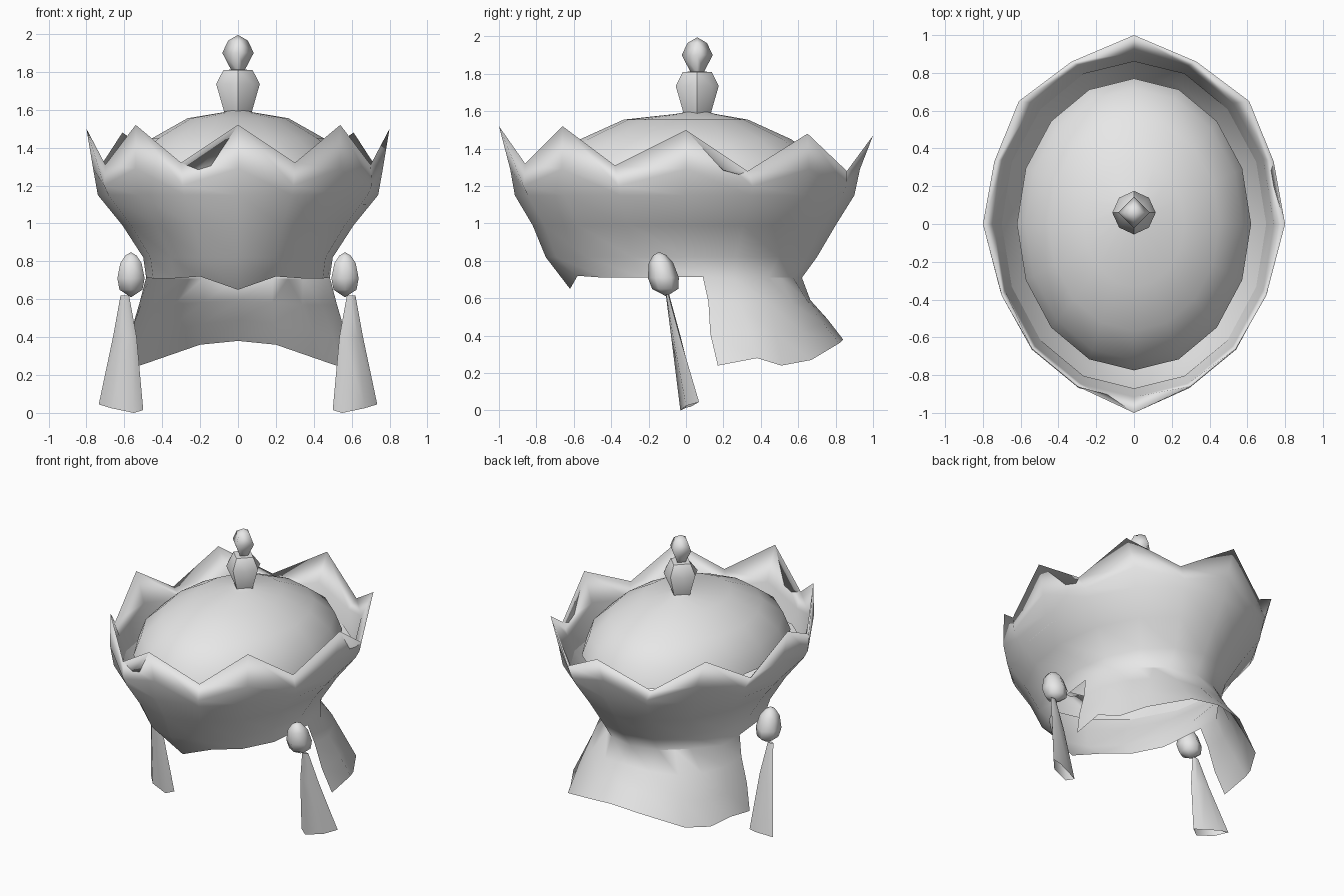
import bpy, bmesh, math

if "Cube" in bpy.data.objects:
    bpy.data.objects.remove(bpy.data.objects["Cube"])

grey = bpy.data.materials.new("plain_grey")
grey.diffuse_color = (0.8, 0.8, 0.8, 1)
grey.use_nodes = True
grey.node_tree.nodes["Principled BSDF"].inputs["Base Color"].default_value = grey.diffuse_color


def finish(name, bm, sharp=None, recalc=True):
    bmesh.ops.remove_doubles(bm, verts=bm.verts, dist=0.0005)
    if recalc:
        bmesh.ops.recalc_face_normals(bm, faces=bm.faces)
    me = bpy.data.meshes.new(name)
    bm.to_mesh(me)
    bm.free()
    me.materials.append(grey)
    ob = bpy.data.objects.new(name, me)
    bpy.context.collection.objects.link(ob)
    bpy.context.view_layer.objects.active = ob
    ob.select_set(True)
    if sharp:
        bpy.ops.object.shade_smooth_by_angle(angle=math.radians(sharp))
    else:
        me.shade_smooth()
    ob.select_set(False)
    return ob


def loft(bm, rings, closed=True):
    """Skin rings of points listed from top to bottom, facing outwards."""
    vs = [[bm.verts.new(p) for p in r] for r in rings]
    n = len(rings[0])
    for a, b in zip(vs, vs[1:]):
        for i in range(n if closed else n - 1):
            j = (i + 1) % n
            bm.faces.new((a[i], b[i], b[j], a[j]))


def mirror_ring(half):
    """Half ring from front centre to back centre, completed on the -x side."""
    return half + [(-x, y, z) for x, y, z in half[-2:0:-1]]


def oval(rx, front, back, z):
    """Half oval with separate front and back depths, 9 points."""
    pts = []
    for i in range(9):
        t = math.pi * i / 8
        c = math.cos(t)
        pts.append((rx * math.sin(t), -c * (front if c > 0 else back), z))
    return pts


def midpoint(a, b):
    return tuple((p + q) / 2 for p, q in zip(a, b))


def lathe(name, profile, n, cx, cy, lean=0.0, sharp=None):
    """Turned part; each entry is radius, height and radius factor of odd corners."""
    bm = bmesh.new()
    z0 = profile[-1][1]
    rings = []
    for r, z, odd in profile:
        ring = []
        for i in range(n):
            a, q = math.tau * i / n, r * (odd if i % 2 else 1)
            ring.append((cx + q * math.sin(a), cy + lean * (z - z0) - q * math.cos(a), z))
        rings.append(ring)
    loft(bm, rings)
    return finish(name, bm, sharp)


# Crown: zigzag rim, flaring wall, pointed front edge
rim = [(0, -1, 1.52), (.30, -.86, 1.32), (.54, -.66, 1.52), (.70, -.38, 1.31),
       (.80, 0, 1.50), (.74, .33, 1.28), (.61, .65, 1.48), (.33, .86, 1.28), (0, 1, 1.47)]


def zigzag(half):
    return [(x, y, z + (.09 if i % 2 == 0 else 0)) for i, (x, y, z) in enumerate(half)]


lower = oval(.485, .62, .62, .71)
lower[0] = (0, -.62, .65)
lower[1] = (.20, -.58, .72)
lower[4] = (.485, .09, .715)
lower[5] = (.47, .26, .70)
rows = [rim, zigzag(oval(.765, .94, .93, 1.20)), oval(.74, .915, .90, 1.15),
        oval(.61, .82, .80, .99), oval(.50, .75, .70, .82), lower]
lining = [oval(.70, .87, .86, 1.10), zigzag(oval(.74, .915, .905, 1.20))]
bm = bmesh.new()
loft(bm, [mirror_ring(r) for r in lining + rows])

# Neck flap: continues the back half of the wall downwards
top = lower[4:7] + [midpoint(lower[6], lower[7])] + lower[7:]
mid = [(.52, .12, .58), (.51, .29, .57), (.44, .45, .57), (.34, .57, .57),
       (.18, .65, .585), (0, .665, .59)]
low = [(.57, .13, .41), (.565, .34, .42), (.50, .48, .41), (.40, .62, .42),
       (.19, .73, .47), (0, .755, .49)]
hem = [(.62, .17, .24), (.62, .38, .28), (.55, .51, .24), (.46, .67, .27),
       (.20, .82, .36), (0, .84, .38)]
loft(bm, [r + [(-x, y, z) for x, y, z in r[-2::-1]] for r in (top, mid, low, hem)],
     closed=False)
finish("crown_and_neck_flap", bm, recalc=False)

# Domed cap inside the crown, open below
bm = bmesh.new()
dome = [(.08, 1.595, .06), (.14, 1.585, .05), (.43, 1.555, 0), (.73, 1.45, 0),
        (.93, 1.335, 0), (1, 1.21, 0)]
loft(bm, [[(x, y + dy, z) for x, y, z in mirror_ring(oval(.62 * f, .775 * f, .77 * f, z))]
          for f, z, dy in dome])
finish("domed_cap", bm, recalc=False)

# Knob with square foot and neck, and four-sided finial
lathe("top_knob", [(0, 1.813, 1), (.077, 1.81, .72), (.115, 1.735, .97),
                   (.076, 1.60, .72), (.07, 1.56, .72)], 8, 0, .06, sharp=50)
lathe("finial", [(0, 1.995, 1), (.052, 1.965, 1), (.083, 1.90, 1), (.036, 1.81, 1)],
      4, 0, .06)

# Hanging bead and tassel on each side
for side, s in (("right", 1), ("left", -1)):
    lathe(side + "_bead", [(0, .848, 1), (.035, .83, 1), (.065, .79, 1), (.083, .71, 1),
                           (.07, .65, 1), (0, .61, 1)], 6, s * .565, -.105, lean=-.16)
    start = [(.575, -.10, .62), (.59, -.108, .62), (.61, -.105, .62),
             (.62, -.095, .62), (.605, -.09, .62), (.585, -.09, .62)]
    middle = [(.535, -.065, .40), (.56, -.08, .40), (.63, -.07, .40),
              (.66, -.035, .40), (.62, -.03, .40), (.565, -.045, .40)]
    end = [(.50, .0, .015), (.55, -.03, 0), (.67, 0, .025),
           (.735, .07, .045), (.67, .06, .04), (.56, .025, .02)]
    bm = bmesh.new()
    loft(bm, [[(s * x, y, z) for x, y, z in r] for r in (start, middle, end)])
    finish(side + "_tassel", bm, sharp=50)
